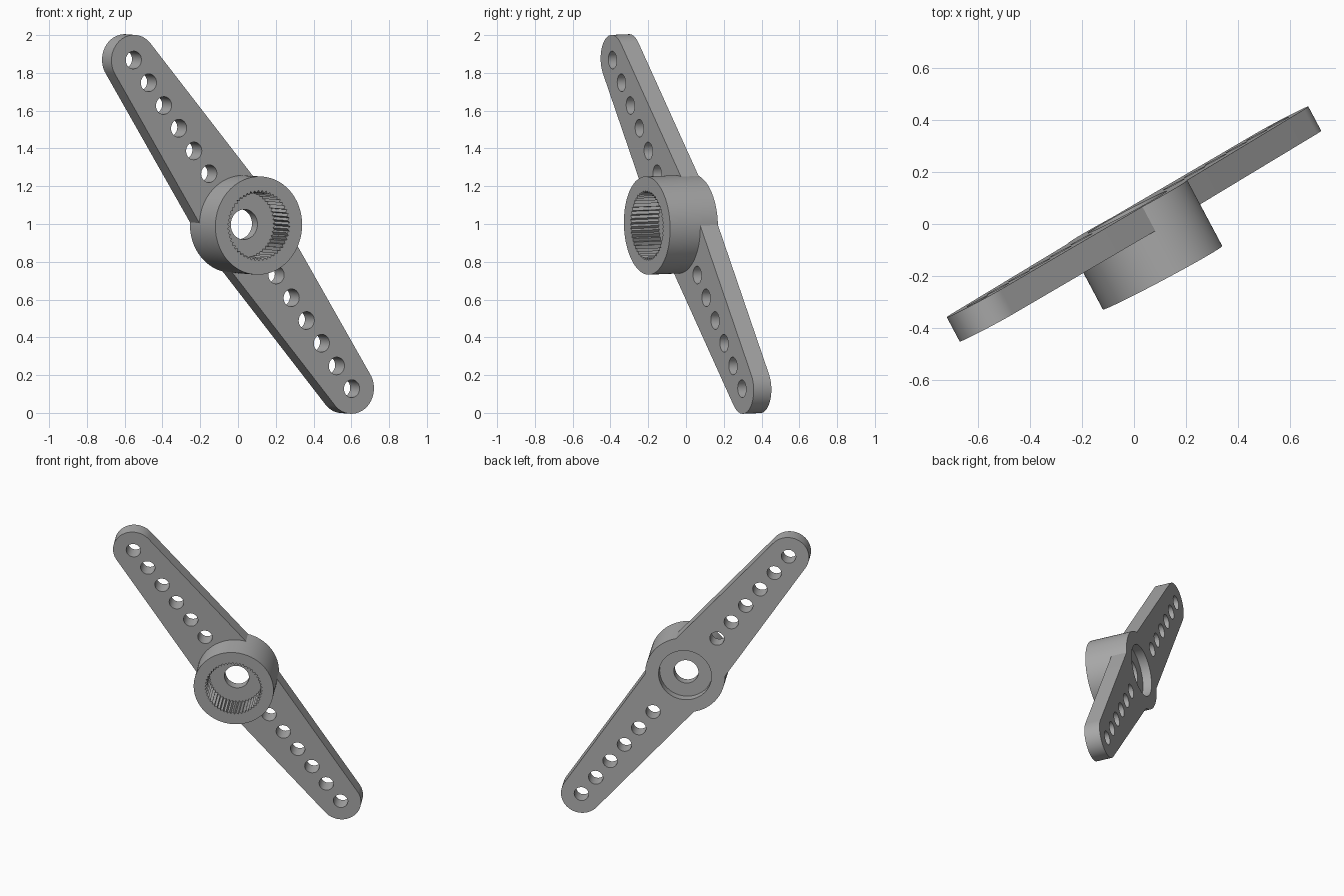
import bpy, bmesh, math
from mathutils import Matrix, Vector

cube = bpy.data.objects.get("Cube")
if cube:
    bpy.data.objects.remove(cube, do_unlink=True)

# Material
grey = bpy.data.materials.new("plain_grey")
grey.use_nodes = True
COLOUR = (0.4, 0.4, 0.4, 1)
grey.diffuse_color = COLOUR
grey.node_tree.nodes["Principled BSDF"].inputs["Base Color"].default_value = COLOUR

# Tilted frame: local x runs along the arms, local z is the hub axis towards the front
axis = Vector((0.469, -0.882, -0.036)).normalized()
along = Vector((0.5255, 0.3117, -0.7916))
along = (along - axis * along.dot(axis)).normalized()
across = axis.cross(along)
FRAME = Matrix.Translation((0, 0, 1)) @ Matrix((along, across, axis)).transposed().to_4x4()

HALF = 0.053                      # half the arm thickness
HUB_R, HUB_TOP = 0.26, 0.234
TIP_S, TIP_R, ROOT_R = 1.099, 0.133, 0.213


def arc(cx, radius, start, end, count):
    """Points along an arc centred on the local x axis, angles in radians."""
    return [(cx + radius * math.cos(start + (end - start) * i / (count - 1)),
             radius * math.sin(start + (end - start) * i / (count - 1)))
            for i in range(count)]


def finish(obj):
    """Clean the mesh, place it in the tilted frame and shade it."""
    bm = bmesh.new()
    bm.from_mesh(obj.data)
    bmesh.ops.remove_doubles(bm, verts=bm.verts, dist=0.0001)
    bmesh.ops.recalc_face_normals(bm, faces=bm.faces)
    bm.to_mesh(obj.data)
    bm.free()
    obj.data.materials.clear()
    obj.data.materials.append(grey)
    obj.matrix_world = FRAME
    bpy.ops.object.select_all(action='DESELECT')
    obj.select_set(True)
    bpy.context.view_layer.objects.active = obj
    bpy.ops.object.shade_smooth_by_angle(angle=math.radians(30))


def make_arm(name, side):
    """Tapered arm with a round tip and a row of holes, as a filled flat curve."""
    tilt = math.pi / 2 - math.asin((ROOT_R - TIP_R) / TIP_S)
    root = math.radians(59.6)
    loops = [arc(TIP_S, TIP_R, -tilt, tilt, 40) + arc(0, 0.2375, root, -root, 16)]
    for i in range(6):
        loops.append(arc(TIP_S - 0.152 * i, 0.047, 0, math.tau, 33)[:-1])
    curve = bpy.data.curves.new(name, 'CURVE')
    curve.dimensions = '2D'
    curve.fill_mode = 'BOTH'
    curve.extrude = HALF
    for loop in loops:
        spline = curve.splines.new('POLY')
        spline.points.add(len(loop) - 1)
        for point, (x, y) in zip(spline.points, loop):
            point.co = (x * side, y * side, 0, 1)
        spline.use_cyclic_u = True
    obj = bpy.data.objects.new(name, curve)
    bpy.context.collection.objects.link(obj)
    bpy.ops.object.select_all(action='DESELECT')
    obj.select_set(True)
    bpy.context.view_layer.objects.active = obj
    bpy.ops.object.convert(target='MESH')
    finish(bpy.context.view_layer.objects.active)


def make_hub(teeth=50):
    """Turned hub: toothed socket in front, screw hole, round recess behind."""
    # (radius, height, tooth depth) around the cross-section
    profile = [(HUB_R, -HALF, 0), (HUB_R, HUB_TOP, 0),
               (0.187, HUB_TOP, 0.014), (0.187, 0.069, 0.014),
               (0.08, 0.069, 0), (0.08, 0.007, 0),
               (0.172, 0.007, 0), (0.172, -HALF, 0)]
    count = teeth * 2
    bm = bmesh.new()
    rings = []
    for radius, height, depth in profile:
        ring = []
        for i in range(count):
            r, a = radius - depth * (i % 2), math.tau * i / count
            ring.append(bm.verts.new((r * math.cos(a), r * math.sin(a), height)))
        rings.append(ring)
    for k, ring in enumerate(rings):
        after = rings[(k + 1) % len(rings)]
        for i in range(count):
            j = (i + 1) % count
            bm.faces.new((ring[i], ring[j], after[j], after[i]))
    mesh = bpy.data.meshes.new("hub")
    bm.to_mesh(mesh)
    bm.free()
    obj = bpy.data.objects.new("hub", mesh)
    bpy.context.collection.objects.link(obj)
    finish(obj)


make_hub()
make_arm("lower_arm", 1)
make_arm("upper_arm", -1)
